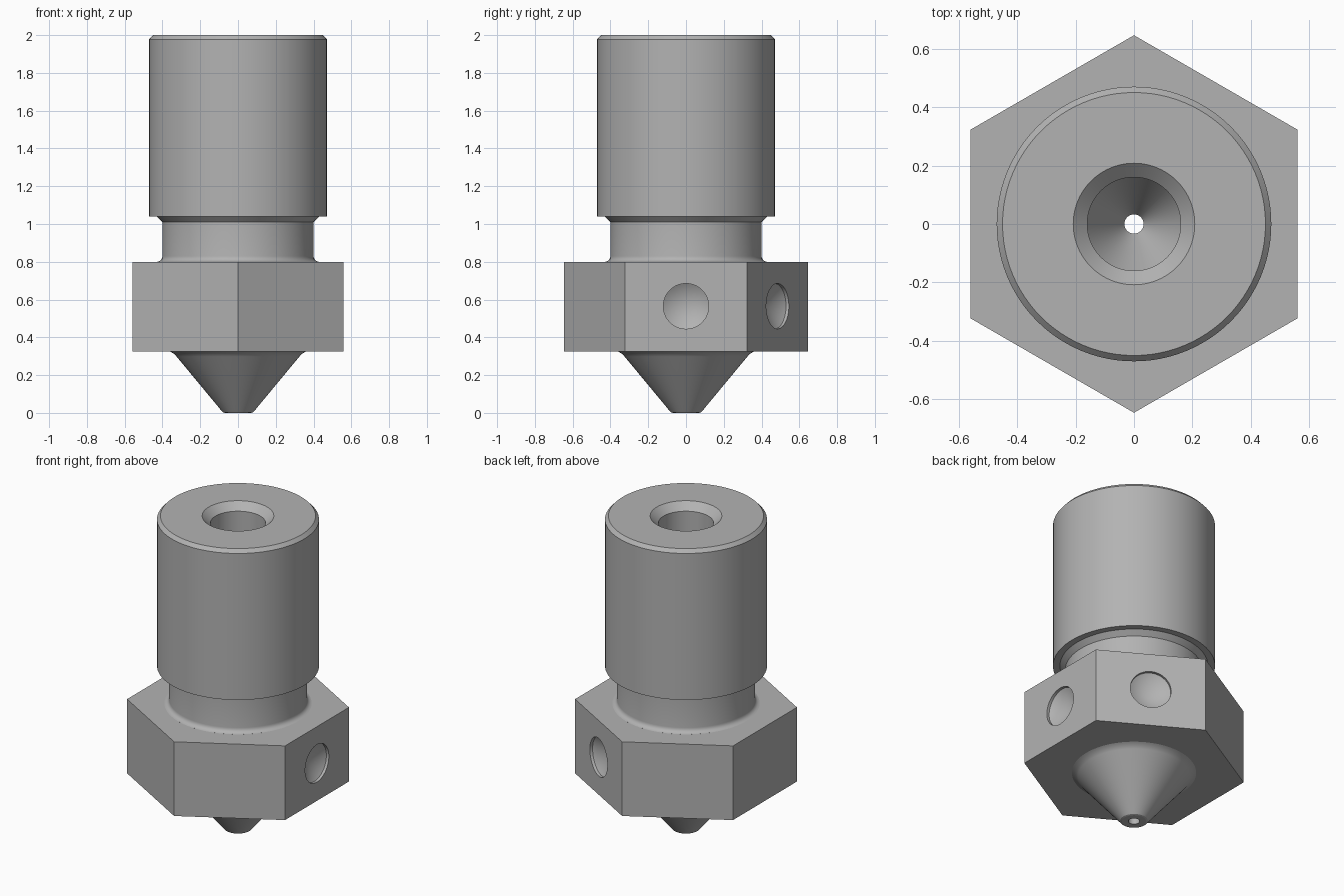
import bpy, bmesh
from math import cos, sin, radians, pi
from mathutils import Matrix

if "Cube" in bpy.data.objects:
    bpy.data.objects.remove(bpy.data.objects["Cube"], do_unlink=True)

metal = bpy.data.materials.new("grey metal")
metal.use_nodes = True
grey = (0.45, 0.45, 0.45, 1)
metal.diffuse_color = grey
metal.node_tree.nodes["Principled BSDF"].inputs["Base Color"].default_value = grey


def lathe(name, profile, sides=96, turn=0.0, place=Matrix()):
    """Closed solid from (radius, height) points running bottom to top."""
    bm = bmesh.new()
    rings = [[bm.verts.new((r * cos(turn + 2 * pi * i / sides),
                            r * sin(turn + 2 * pi * i / sides), z))
              for i in range(sides)] if r else [bm.verts.new((0, 0, z))]
             for r, z in profile]
    for low, high in zip(rings, rings[1:]):
        for i in range(sides):
            j = (i + 1) % sides
            if len(low) == 1:
                bm.faces.new((low[0], high[j], high[i]))
            else:
                bm.faces.new((low[i], low[j], high[j], high[i]))
    if len(rings[0]) > 1:
        bm.faces.new(rings[0][::-1])
    bm.faces.new(rings[-1])
    bm.transform(place)
    mesh = bpy.data.meshes.new(name)
    bm.to_mesh(mesh)
    bm.free()
    mesh.materials.append(metal)
    ob = bpy.data.objects.new(name, mesh)
    bpy.context.collection.objects.link(ob)
    return ob


def arc(cr, cz, radius, start, end, steps=5):
    return [(cr + radius * cos(radians(start + (end - start) * i / steps)),
             cz + radius * sin(radians(start + (end - start) * i / steps)))
            for i in range(steps + 1)]


def combine(target, tool, operation):
    mod = target.modifiers.new(tool.name, 'BOOLEAN')
    mod.operation, mod.object, mod.solver = operation, tool, 'EXACT'
    bpy.context.view_layer.objects.active = target
    bpy.ops.object.modifier_apply(modifier=mod.name)
    bpy.data.objects.remove(tool, do_unlink=True)


# Turned body: rounded tip, cone, filleted neck, relief and chamfered barrel
body = lathe("nozzle_body",
             [(0.07, 0), (0.08, 0.003), (0.088, 0.012), (0.325, 0.298),
              (0.336, 0.311), (0.355, 0.322), (0.38, 0.335), (0.42, 0.79)]
             + arc(0.43, 0.83, 0.03, 265, 180)
             + [(0.40, 1.01), (0.43, 1.04), (0.47, 1.04), (0.47, 1.978), (0.45, 2.0)])

# Hexagonal wrench section
hexagon = lathe("hex_section", [(0.646, 0.325), (0.646, 0.80)], 6, pi / 2)
combine(body, hexagon, 'UNION')

# Countersunk bore narrowing to the outlet hole
bore = lathe("bore", [(0.033, -0.1), (0.033, 0.1), (0.16, 0.32),
                      (0.16, 1.955), (0.208, 2.0), (0.208, 2.1)])
combine(body, bore, 'DIFFERENCE')

# Drilled dimples on two neighbouring flats
for angle in (0, 60):
    place = (Matrix.Rotation(radians(angle), 4, 'Z')
             @ Matrix.Translation((0.56, 0, 0.565)) @ Matrix.Rotation(pi / 2, 4, 'Y'))
    dimple = lathe("dimple", [(0, -0.09), (0.12, -0.018), (0.12, 0.05)], 64, 0, place)
    combine(body, dimple, 'DIFFERENCE')

# Smooth turned surfaces, flat level faces
bpy.ops.object.select_all(action='DESELECT')
body.select_set(True)
bpy.context.view_layer.objects.active = body
bpy.ops.object.shade_smooth_by_angle(angle=radians(28))
for face in body.data.polygons:
    if abs(face.normal.z) > 0.999:
        face.use_smooth = False
